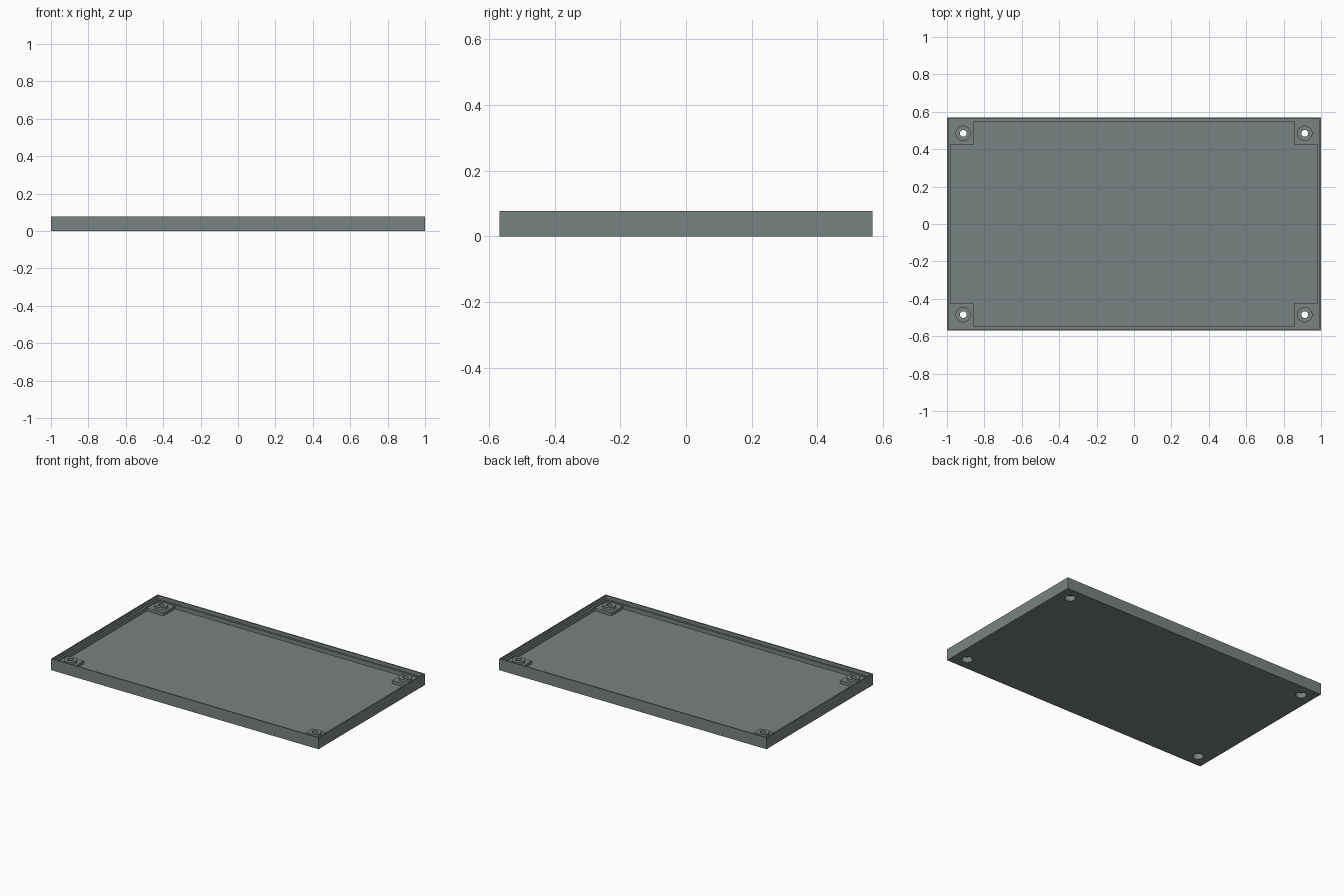
import bpy, bmesh, math

if "Cube" in bpy.data.objects:
    bpy.data.objects.remove(bpy.data.objects["Cube"])

W, D, H = 1.0, 0.5685, 0.077      # half width, half depth, height
FLOOR, LEDGE = 0.026, 0.053       # floor top, ledge top
BX, BY = 0.913, 0.485             # screw positions

grey = bpy.data.materials.new("slate_grey")
grey.diffuse_color = (0.195, 0.225, 0.225, 1)
grey.use_nodes = True
grey.node_tree.nodes["Principled BSDF"].inputs["Base Color"].default_value = grey.diffuse_color


def finish(bm, name):
    bmesh.ops.recalc_face_normals(bm, faces=bm.faces)
    me = bpy.data.meshes.new(name)
    bm.to_mesh(me)
    bm.free()
    ob = bpy.data.objects.new(name, me)
    bpy.context.collection.objects.link(ob)
    me.materials.append(grey)
    return ob


def box(bm, x0, x1, y0, y1, z0, z1):
    v = bmesh.ops.create_cube(bm, size=1)["verts"]
    for p in v:
        p.co = ((x0 + x1) / 2 + p.co.x * (x1 - x0),
                (y0 + y1) / 2 + p.co.y * (y1 - y0),
                (z0 + z1) / 2 + p.co.z * (z1 - z0))


def cylinder(bm, x, y, z0, z1, r, n=32):
    v = bmesh.ops.create_cone(bm, cap_ends=True, segments=n, radius1=r,
                              radius2=r, depth=z1 - z0)["verts"]
    bmesh.ops.translate(bm, verts=v, vec=(x, y, (z0 + z1) / 2))


def boolean(ob, other, op):
    m = ob.modifiers.new(op.lower(), "BOOLEAN")
    m.object, m.operation, m.solver = other, op, "EXACT"
    other.hide_render = True
    other.hide_set(True)


# Tray: stacked rectangles form the outer wall, lip, ledge and floor
bm = bmesh.new()
loops = []
for inset, z in [(0, 0), (0, H), (0.008, H), (0.008, LEDGE),
                 (0.02, LEDGE), (0.02, FLOOR)]:
    x, y = W - inset, D - inset
    loops.append([bm.verts.new(c) for c in
                  [(-x, -y, z), (x, -y, z), (x, y, z), (-x, y, z)]])
for a, b in zip(loops, loops[1:]):
    for i in range(4):
        j = (i + 1) % 4
        bm.faces.new((a[i], a[j], b[j], b[i]))
bm.faces.new(loops[0])
bm.faces.new(loops[-1])
tray = finish(bm, "tray")

corners = [(sx, sy) for sx in (-1, 1) for sy in (-1, 1)]

# Square corner pads
bm = bmesh.new()
for sx, sy in corners:
    xs = sorted((sx * 0.855, sx * (W - 0.014)))
    ys = sorted((sy * 0.425, sy * (D - 0.014)))
    box(bm, *xs, *ys, 0.015, 0.046)
pads = finish(bm, "corner_pad_blocks")

# Round bosses on the pads
bm = bmesh.new()
for sx, sy in corners:
    cylinder(bm, sx * BX, sy * BY, 0.03, 0.063, 0.041)
bosses = finish(bm, "screw_boss_cylinders")

# Through holes and wider recesses from below
bm = bmesh.new()
for sx, sy in corners:
    cylinder(bm, sx * BX, sy * BY, -0.05, 0.15, 0.018)
holes = finish(bm, "screw_hole_cutters")
bm = bmesh.new()
for sx, sy in corners:
    cylinder(bm, sx * BX, sy * BY, -0.05, 0.035, 0.033)
recesses = finish(bm, "screw_head_cutters")

boolean(tray, pads, "UNION")
boolean(tray, bosses, "UNION")
boolean(tray, holes, "DIFFERENCE")
boolean(tray, recesses, "DIFFERENCE")
